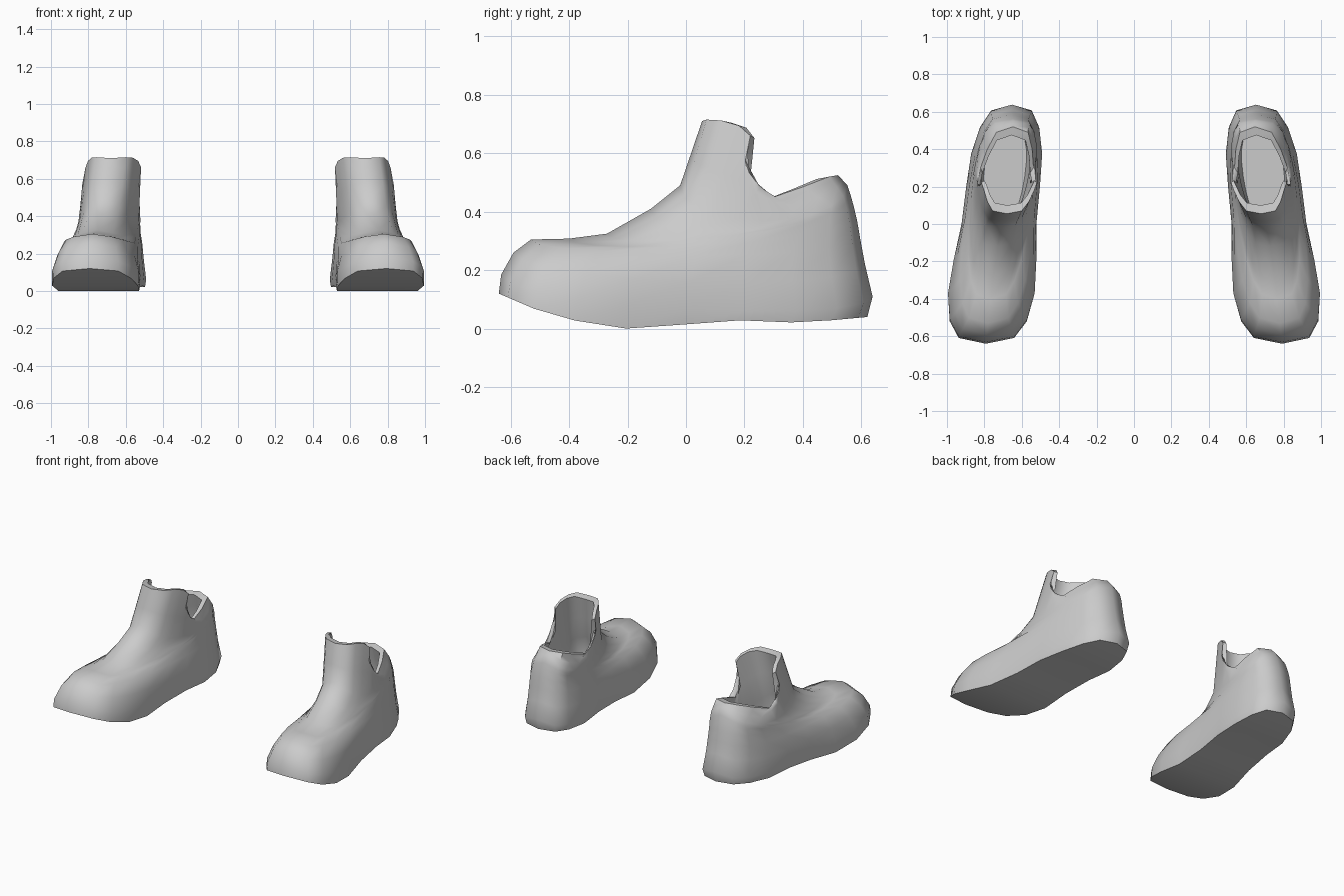
import bpy, bmesh, math

old = bpy.data.objects.get("Cube")
if old:
    bpy.data.objects.remove(old)

grey = bpy.data.materials.new("plain_grey")
grey.use_nodes = True
grey.diffuse_color = (0.6, 0.6, 0.6, 1)
grey.node_tree.nodes["Principled BSDF"].inputs["Base Color"].default_value = (0.6, 0.6, 0.6, 1)

N = 10  # stations from toe to heel along each side


def lerp(a, b, f):
    return a + (b - a) * f


def centre_x(y, z):
    """Middle line of the shoe: toes turn out, the ankle leans in."""
    return 0.722 - 0.11 * y - 0.1 * max(0, z - 0.35)


def half_ring(front, back, widths, sag=0, waist=0):
    """Stations (y, z, half width) of one loop around the shoe."""
    out = []
    for k in range(N + 1):
        t = math.pi * k / N
        f, s = (1 - math.cos(t)) / 2, max(0, math.sin(t))
        w = (lerp(*widths, f) - waist * s ** 8) * s ** 0.55
        out.append((lerp(front[0], back[0], f), lerp(front[1], back[1], f) - sag * s, w))
    return out


def blend(a, b, f):
    return [tuple(lerp(p, q, f) for p, q in zip(u, v)) for u, v in zip(a, b)]


def sole_height(y):
    """Toe spring, ball, arch and heel."""
    pts = [(-0.64, .12), (-0.5, .06), (-0.35, .02), (-0.2, 0), (0, .015), (.15, .03), (.4, .02), (.62, .04)]
    for (y0, z0), (y1, z1) in zip(pts, pts[1:]):
        if y <= y1:
            return lerp(z0, z1, max(0, (y - y0) / (y1 - y0)))
    return pts[-1][1]


# Outer loops from the sole up to the ankle
sole = half_ring((-0.64, .12), (.62, .04), (.285, .2), waist=.05)
sole = [(y, sole_height(y), w) for y, z, w in sole]
loops = [
    sole,
    half_ring((-0.632, .185), (.638, .11), (.285, .205), .08, .045),
    half_ring((-0.59, .26), (.612, .22), (.25, .195), .08, .03),
    half_ring((-0.53, .305), (.597, .3), (.2, .19), .05, .01),
    half_ring((-0.4, .308), (.585, .37), (.15, .185), .05),
    half_ring((-0.27, .325), (.573, .42), (.15, .18), .055),
    half_ring((-0.12, .41), (.562, .46), (.15, .175), .1),
    half_ring((-0.02, .49), (.552, .49), (.15, .17), .12),
]

# Collar: high tongue in front, dip at the side, raised heel
edge = [(.055, .71), (.07, .715), (.12, .712), (.18, .695), (.22, .66), (.203, .575),
        (.228, .51), (.3, .45), (.4, .485), (.49, .52), (.52, .525)]
shape = half_ring((0, 0), (1, 0), (.148, .162))
collar = [(y, z, s[2]) for (y, z), s in zip(edge, shape)]
loops += [blend(loops[-1], collar, f) for f in (.45, .8)] + [collar]

# Inner lining
lip = [(y + .045 * math.cos(math.pi * k / N), z - .008, w * .9) for k, (y, z, w) in enumerate(collar)]
lining = half_ring((.04, .42), (.51, .36), (.12, .14), .06)
loops += [lip, blend(lip, lining, .5), lining,
          half_ring((-0.04, .2), (.53, .2), (.12, .14)),
          half_ring((0, .12), (.5, .12), (.1, .12))]


def shoe(name, side):
    bm = bmesh.new()
    rings = []
    for loop in loops:
        left, right = [], []
        for k, (y, z, w) in enumerate(loop):
            c = centre_x(y, z)
            left.append(bm.verts.new((side * (c + w), y, z)))
            tip = k in (0, N)
            right.append(left[-1] if tip else bm.verts.new((side * (c - w), y, z)))
        rings.append((left, right))

    def face(*vs):
        bm.faces.new(list(dict.fromkeys(vs)))

    # Walls between neighbouring loops
    for a, b in zip(rings, rings[1:]):
        for p, q in zip(a, b):
            for k in range(N):
                face(p[k], p[k + 1], q[k + 1], q[k])
    # Sole and insole, as strips across the foot
    for l, r in (rings[0], rings[-1]):
        for k in range(N):
            face(l[k], l[k + 1], r[k + 1], r[k])
    bmesh.ops.recalc_face_normals(bm, faces=bm.faces)
    me = bpy.data.meshes.new(name)
    bm.to_mesh(me)
    bm.free()
    me.materials.append(grey)
    ob = bpy.data.objects.new(name, me)
    bpy.context.collection.objects.link(ob)
    bpy.ops.object.select_all(action="DESELECT")
    ob.select_set(True)
    bpy.context.view_layer.objects.active = ob
    bpy.ops.object.shade_smooth_by_angle(angle=math.radians(50))


shoe("left_shoe", 1)
shoe("right_shoe", -1)
